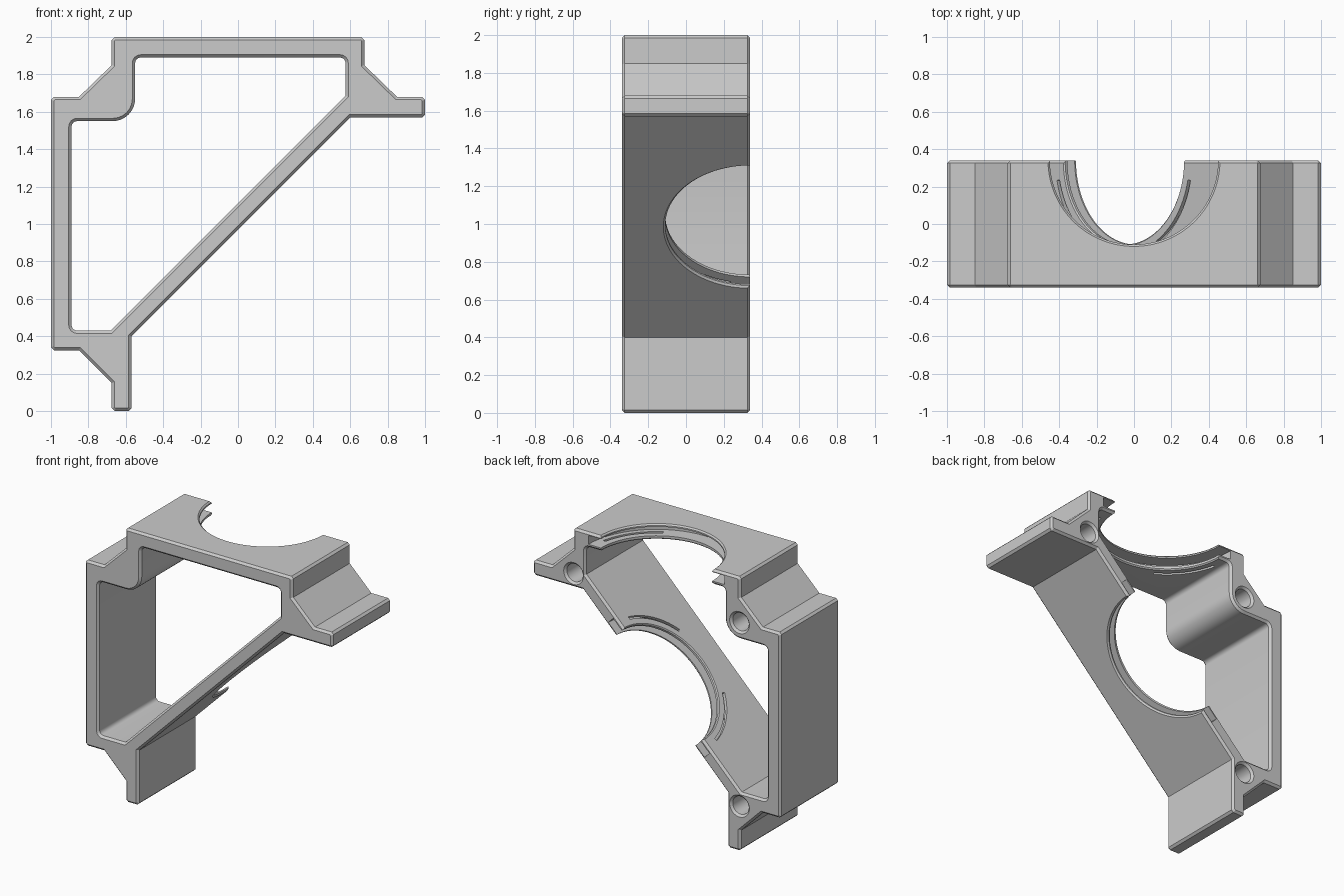
import bpy, bmesh
from math import sin, cos, pi, radians
from mathutils import Vector, Matrix

if "Cube" in bpy.data.objects:
    bpy.data.objects.remove(bpy.data.objects["Cube"])

HALF = 0.34      # half depth in y
CH = 0.015       # edge chamfer


def loft(name, rings, matrix=Matrix()):
    """Closed solid through a stack of rings with equal point counts."""
    bm = bmesh.new()
    rows = [[bm.verts.new(matrix @ Vector(p)) for p in r] for r in rings]
    n = len(rows[0])
    for a, b in zip(rows, rows[1:]):
        for i in range(n):
            bm.faces.new((a[i], a[(i + 1) % n], b[(i + 1) % n], b[i]))
    bm.faces.new(rows[0])
    bm.faces.new(rows[-1])
    bmesh.ops.recalc_face_normals(bm, faces=bm.faces)
    mesh = bpy.data.meshes.new(name)
    bm.to_mesh(mesh)
    bm.free()
    ob = bpy.data.objects.new(name, mesh)
    bpy.context.collection.objects.link(ob)
    return ob


def rounded(corners):
    """Profile points; a third value rounds the corner, a fourth sets segments."""
    out = []
    for i, c in enumerate(corners):
        p = Vector(c[:2])
        if len(c) == 2:
            out.append(p)
            continue
        r, seg = c[2], c[3]
        d1 = (Vector(corners[i - 1][:2]) - p).normalized()
        d2 = (Vector(corners[(i + 1) % len(corners)][:2]) - p).normalized()
        half = d1.angle(d2) / 2
        mid = p + (d1 + d2).normalized() * r / sin(half)
        t = r * cos(half) / sin(half)
        a, b = p + d1 * t - mid, p + d2 * t - mid
        sweep = pi - 2 * half
        for k in range(seg + 1):
            w = k / seg
            out.append(mid + (a * sin((1 - w) * sweep) + b * sin(w * sweep)) / sin(sweep))
    return out


def offset(pts, d):
    """Mitred offset of a counter-clockwise profile, positive = inward."""
    out = []
    for i, p in enumerate(pts):
        e1 = (p - pts[i - 1]).normalized()
        e2 = (pts[(i + 1) % len(pts)] - p).normalized()
        n1, n2 = Vector((-e1.y, e1.x)), Vector((-e2.y, e2.x))
        out.append(p + (n1 + n2) * d / (1 + n1.dot(n2)))
    return out


def prism(name, pts, levels):
    return loft(name, [[(p.x, y, p.y) for p in offset(pts, d)] for y, d in levels])


def revolve(name, profile, matrix, seg):
    """Solid of revolution from (depth, radius) pairs about local z."""
    ang = [2 * pi * (i + 0.5) / seg for i in range(seg)]
    return loft(name, [[(r * cos(a), r * sin(a), d) for a in ang]
                       for d, r in profile], matrix)


def cut(target, cutter):
    cutter.hide_render = True
    m = target.modifiers.new("cut", 'BOOLEAN')
    m.operation = 'DIFFERENCE'
    m.solver = 'EXACT'
    m.object = cutter
    bpy.context.view_layer.objects.active = target
    bpy.ops.object.modifier_apply(modifier=m.name)
    bpy.data.objects.remove(cutter)


# Bracket outline (x, z)
c = (CH, 1)
outer = rounded([
    (-1, .325, *c), (-.85, .325), (-.675, .15), (-.675, 0, *c), (-.57, 0, *c),
    (-.57, .4), (.6, 1.57), (1, 1.57, *c), (1, 1.68, *c), (.85, 1.68),
    (.675, 1.85), (.675, 2, *c), (-.675, 2, *c), (-.675, 1.85),
    (-.85, 1.68), (-1, 1.68, *c)])
bracket = prism("fan_duct_bracket", outer,
                [(-HALF, CH), (-HALF + CH, 0), (HALF - CH, 0), (HALF, CH)])

# Central opening with flared ends
f = (.03, 4)
inner = rounded([
    (-.89, .43, *f), (-.68, .43), (.575, 1.685), (.575, 1.89, *f),
    (-.55, 1.89, *f), (-.55, 1.55, .12, 10), (-.89, 1.55, *f)])
cut(bracket, prism("opening_cutter", inner,
                   [(-HALF - CH, -2 * CH), (-HALF + CH, 0),
                    (HALF - CH, 0), (HALF + CH, -2 * CH)]))


def frame(origin, u, v, w):
    m = Matrix((u, v, w)).transposed().to_4x4()
    m.translation = origin
    return m


# Half-round ports in the top and diagonal walls, local z pointing inward
s = 2 ** -.5
ports = [
    (frame((0, HALF, 2), (1, 0, 0), (0, 1, 0), (0, 0, -1)), .11),
    (frame((.015, HALF, .985), (s, 0, s), (0, 1, 0), (-s, 0, s)), .10)]
for m, t in ports:
    # Port with a retaining groove between two thin flanges
    profile = [(-.04, .46), (0, .46), (.01, .45), (.02, .45), (.02, .55),
               (t - .025, .55), (t - .025, .45), (t - .008, .45),
               (t, .458), (t + .04, .458)]
    cut(bracket, revolve("port_cutter", profile, m, 96))
    # Arc slots through the inner flange
    for side in (-1, 1):
        angles = [radians(12 + 48 * k / 14) for k in range(15)]
        arc = [(.496, a) for a in angles] + [(.516, a) for a in reversed(angles)]
        rings = [[(side * r * cos(a), -r * sin(a), d) for r, a in arc]
                 for d in (t - .05, t + .03)]
        cut(bracket, loft("slot_cutter", rings, m))

# Blind screw holes in the back face
for x, z in ((-.67, 1.67), (.67, 1.67), (-.67, .33)):
    m = frame((x, HALF, z), (1, 0, 0), (0, 0, 1), (0, -1, 0))
    cut(bracket, revolve("screw_cutter",
                         [(-.02, .08), (0, .08), (.015, .065), (.35, .065)], m, 32))

bpy.ops.object.select_all(action='DESELECT')
bracket.select_set(True)
bpy.context.view_layer.objects.active = bracket
bpy.ops.object.shade_smooth_by_angle(angle=radians(30))
